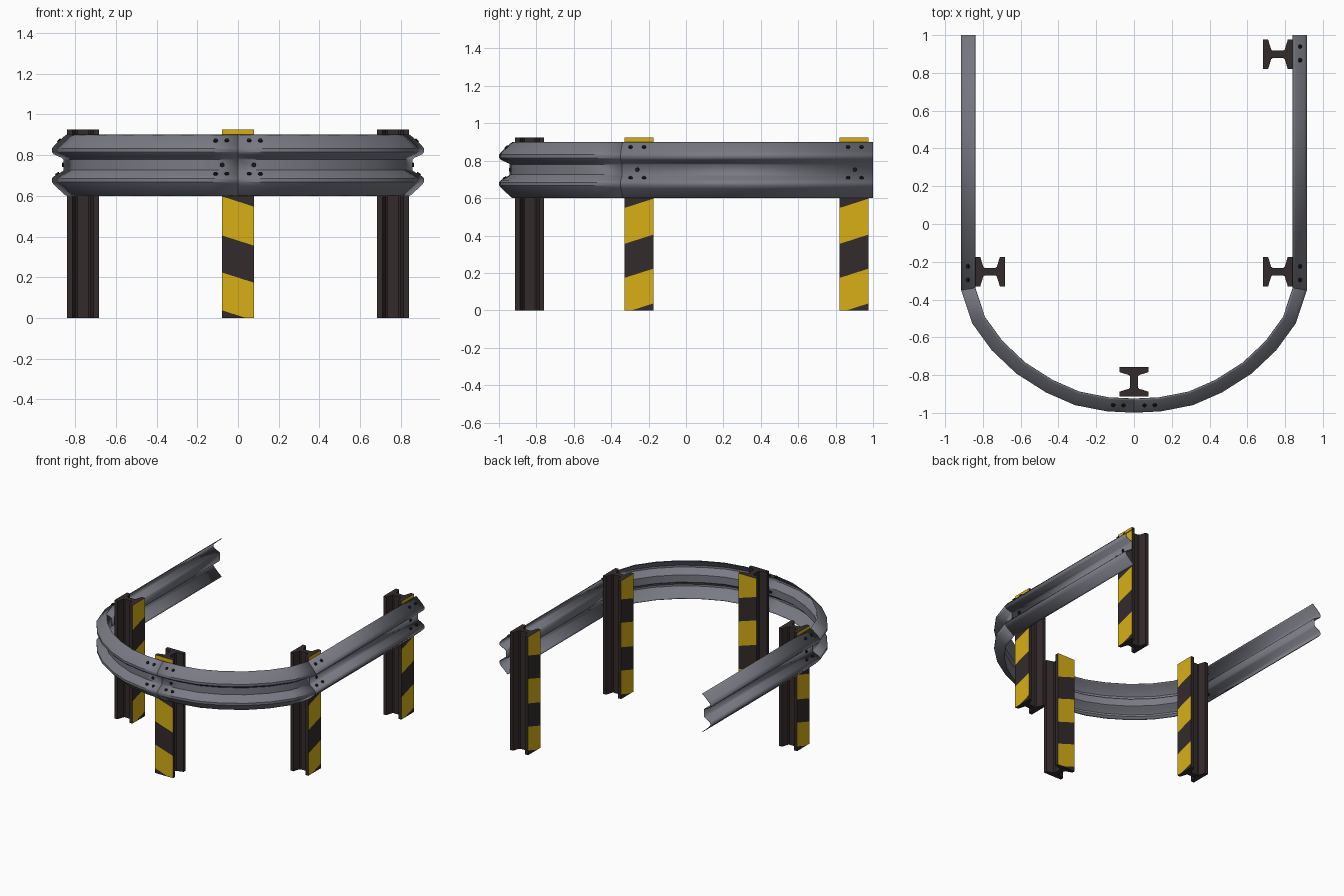
import bpy, bmesh, math
from mathutils import Vector, Matrix

if "Cube" in bpy.data.objects:
    bpy.data.objects.remove(bpy.data.objects["Cube"])


def material(name, rgb):
    m = bpy.data.materials.new(name)
    m.diffuse_color = (*rgb, 1)
    m.use_nodes = True
    m.node_tree.nodes["Principled BSDF"].inputs["Base Color"].default_value = m.diffuse_color
    return m


STEEL = material("galvanised_grey", (0.19, 0.195, 0.23))
DARK = material("dark_brown_steel", (0.034, 0.024, 0.024))
YELLOW = material("warning_yellow", (0.68, 0.43, 0.008))
BOLT = material("bolt_black", (0.012, 0.012, 0.014))


def make_object(name, bm, mats):
    bmesh.ops.recalc_face_normals(bm, faces=bm.faces)
    me = bpy.data.meshes.new(name)
    bm.to_mesh(me)
    bm.free()
    for m in mats:
        me.materials.append(m)
    ob = bpy.data.objects.new(name, me)
    bpy.context.collection.objects.link(ob)
    return ob


# ---- rail: W-shaped sheet swept along a U-shaped plan path ----
# (inward offset from the outer line, height)
profile = [(0.072, 0.899), (0.062, 0.893), (0.013, 0.848), (0.0, 0.832), (0.0, 0.816),
           (0.008, 0.806), (0.048, 0.788), (0.056, 0.780), (0.056, 0.725), (0.048, 0.717),
           (0.008, 0.694), (0.0, 0.684), (0.0, 0.668), (0.013, 0.652), (0.062, 0.607),
           (0.072, 0.601)]
half = [(0.913, 1.0), (0.913, -0.35), (0.855, -0.525), (0.752, -0.667), (0.622, -0.79),
        (0.465, -0.89), (0.312, -0.957), (0.143, -0.99)]
path = [Vector((-x, y)) for x, y in half] + [Vector((0, -0.997))]
path += [Vector(p) for p in reversed(half)]


def left_normal(a, b):
    d = (b - a).normalized()
    return Vector((-d.y, d.x))


# mitred inward direction at each path point
miters = []
for i in range(len(path)):
    n1 = left_normal(path[max(i - 1, 0)], path[max(i, 1)])
    j = min(i, len(path) - 2)
    n2 = left_normal(path[j], path[j + 1])
    m = (n1 + n2).normalized()
    miters.append(m / m.dot(n1))


def rail(name, first, last):
    bm = bmesh.new()
    rows = []
    for i in range(first, last + 1):
        row = []
        for d, z in profile:
            p = path[i] + miters[i] * d
            row.append(bm.verts.new((p.x, p.y, z)))
        rows.append(row)
    for a, b in zip(rows, rows[1:]):
        for k in range(len(profile) - 1):
            bm.faces.new((a[k], b[k], b[k + 1], a[k + 1]))
    ob = make_object(name, bm, [STEEL])
    mod = ob.modifiers.new("sheet_thickness", 'SOLIDIFY')
    mod.thickness = 0.004
    mod.offset = 0
    bpy.ops.object.select_all(action='DESELECT')
    ob.select_set(True)
    bpy.context.view_layer.objects.active = ob
    bpy.ops.object.shade_smooth_by_angle(angle=math.radians(35))


rail("left_straight_rail", 0, 1)
rail("left_curved_rail", 1, 8)
rail("right_curved_rail", 8, 15)
rail("right_straight_rail", 15, 16)

# ---- posts: tapered I-beams with striped flange faces ----
W, D, H = 0.078, 0.078, 0.925
quarter = [(W, D), (W, D - 0.026), (0.026, D - 0.042), (0.02, D - 0.05)]
section = quarter + [(x, -y) for x, y in reversed(quarter)]
section += [(-x, -y) for x, y in quarter] + [(-x, y) for x, y in reversed(quarter)]
bands = [0.012, 0.198, 0.38, 0.572, 0.755]   # stripe edges at the post centre
SLOPE = -0.05 / 0.156


def post(name, loc, angle):
    bm = bmesh.new()
    base = bm.faces.new([bm.verts.new((x, y, 0)) for x, y in section])
    ext = bmesh.ops.extrude_face_region(bm, geom=[base])
    top = [v for v in ext["geom"] if isinstance(v, bmesh.types.BMVert)]
    bmesh.ops.translate(bm, verts=top, vec=(0, 0, H))
    bmesh.ops.recalc_face_normals(bm, faces=bm.faces)
    # cut stripes only into the two outer flange faces
    for z in bands:
        fl = [f for f in bm.faces if abs(f.normal.y) > 0.99]
        geom = fl + list({e for f in fl for e in f.edges}) + list({v for f in fl for v in f.verts})
        bmesh.ops.bisect_plane(bm, geom=geom, plane_co=(0, 0, z), plane_no=(-SLOPE, 0, 1))
    bm.normal_update()
    for f in bm.faces:
        if abs(f.normal.y) > 0.99:
            c = f.calc_center_median()
            above = sum(c.z - SLOPE * c.x > z for z in bands)
            f.material_index = above % 2
    ob = make_object(name, bm, [DARK, YELLOW])
    ob.location = (*loc, 0)
    ob.rotation_euler.z = angle


post("front_post", (0, -0.836), 0)
post("right_post", (0.762, -0.252), -math.pi / 2)
post("right_end_post", (0.762, 0.898), -math.pi / 2)
post("left_post", (-0.762, -0.252), -math.pi / 2)


# ---- bolts: small flat heads grouped at each joint ----
def bolts(name, origin, outward, pair, single):
    """pair: offsets along the rail on both slopes; single: offsets in the valley"""
    out = Vector((*outward, 0))
    along = Vector((-out.y, out.x, 0))
    up = Vector((0, 0, 1))
    spots = []
    for s in pair:
        spots.append((s, 0.036, 0.870, (out * 0.68 + up * 0.73).normalized()))
        spots.append((s, 0.026, 0.7055, (out * 0.5 + up * 0.87).normalized()))
    spots += [(s, 0.056, 0.752, out) for s in single]
    bm = bmesh.new()
    for s, inset, z, n in spots:
        p = Vector((*origin, 0)) + along * s - out * inset + up * z
        mat = Matrix.Translation(p) @ n.to_track_quat('Z', 'Y').to_matrix().to_4x4()
        bmesh.ops.create_cone(bm, cap_ends=True, segments=8, radius1=0.013,
                              radius2=0.010, depth=0.016, matrix=mat)
    make_object(name, bm, [BOLT])


bolts("front_bolts", (0, -0.994), (0, -1), (-0.11, -0.055, 0.055, 0.11), (-0.078, 0.078))
bolts("right_bolts", (0.913, -0.26), (1, 0), (-0.036, 0.036), (0,))
bolts("right_end_bolts", (0.913, 0.903), (1, 0), (-0.036, 0.036), (0,))
bolts("left_bolts", (-0.913, -0.26), (-1, 0), (-0.036, 0.036), (0,))
